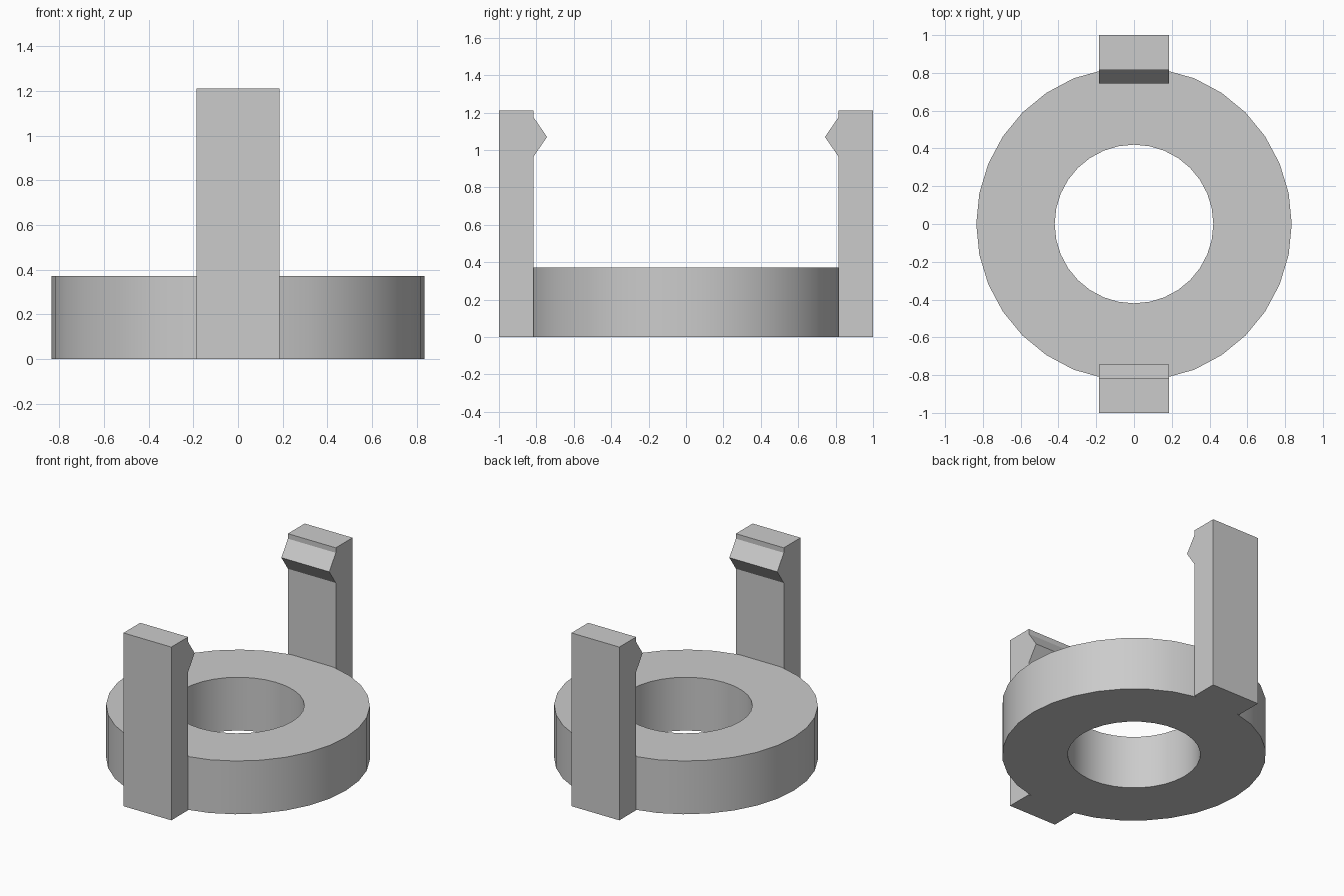
import bpy
import bmesh
import math

cube = bpy.data.objects.get("Cube")
if cube:
    bpy.data.objects.remove(cube, do_unlink=True)

OUTER_R, INNER_R, RING_H = 0.835, 0.42, 0.372
SEGMENTS = 32
ARM_IN, ARM_OUT, ARM_H, HALF_W = 0.815, 1.0, 1.21, 0.185

grey = bpy.data.materials.new("light grey plastic")
grey.use_nodes = True
colour = (0.6, 0.6, 0.6, 1)
grey.diffuse_color = colour
grey.node_tree.nodes["Principled BSDF"].inputs["Base Color"].default_value = colour


def make_object(name, bm):
    bmesh.ops.recalc_face_normals(bm, faces=bm.faces)
    mesh = bpy.data.meshes.new(name)
    bm.to_mesh(mesh)
    bm.free()
    mesh.materials.append(grey)
    obj = bpy.data.objects.new(name, mesh)
    bpy.context.collection.objects.link(obj)
    return obj


# Base ring, flattened where the two arms seat against it
bm = bmesh.new()
section = [(INNER_R, 0), (OUTER_R, 0), (OUTER_R, RING_H), (INNER_R, RING_H)]
loops = []
for i in range(SEGMENTS):
    a = math.tau * i / SEGMENTS
    loops.append([bm.verts.new((r * math.cos(a),
                                max(-ARM_IN, min(ARM_IN, r * math.sin(a))), z))
                  for r, z in section])
for i, here in enumerate(loops):
    after = loops[(i + 1) % SEGMENTS]
    for k in range(4):
        n = (k + 1) % 4
        bm.faces.new((here[k], after[k], after[n], here[n]))
ring = make_object("base_ring", bm)
bpy.ops.object.select_all(action="DESELECT")
ring.select_set(True)
bpy.context.view_layer.objects.active = ring
bpy.ops.object.shade_smooth_by_angle(angle=math.radians(15))

# Upright clip arms with an inward pointed catch near the top
profile = [(ARM_OUT, 0), (ARM_OUT, ARM_H), (ARM_IN, ARM_H), (ARM_IN, 1.175),
           (0.743, 1.07), (ARM_IN, 0.965), (ARM_IN, 0)]
for name, side in (("front_arm", -1), ("back_arm", 1)):
    bm = bmesh.new()
    face = bm.faces.new([bm.verts.new((-HALF_W, side * y, z)) for y, z in profile])
    extruded = bmesh.ops.extrude_face_region(bm, geom=[face], use_keep_orig=True)
    moved = [v for v in extruded["geom"] if isinstance(v, bmesh.types.BMVert)]
    bmesh.ops.translate(bm, verts=moved, vec=(2 * HALF_W, 0, 0))
    make_object(name, bm)
